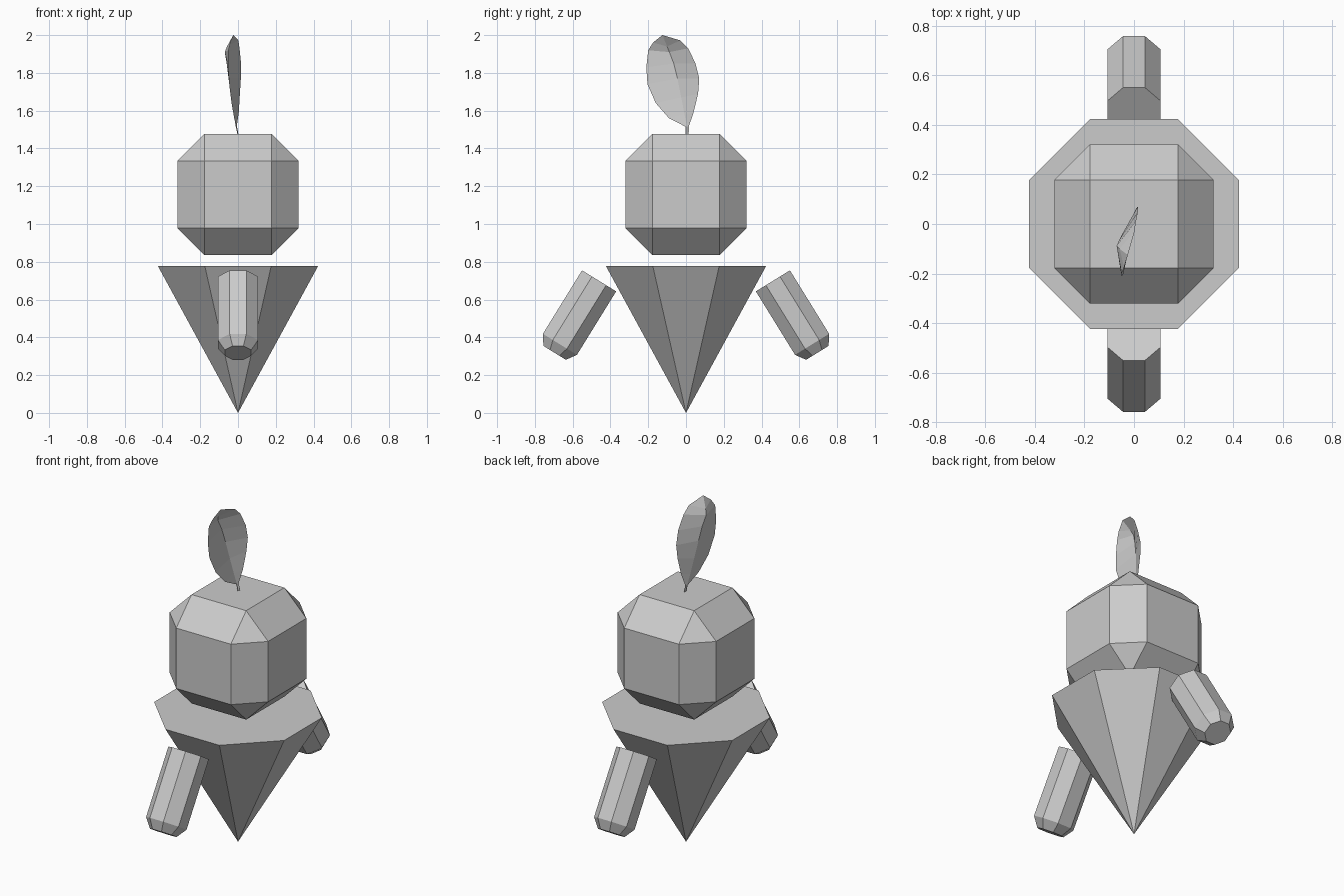
import bpy, bmesh, math
from mathutils import Matrix, Vector

if "Cube" in bpy.data.objects:
    bpy.data.objects.remove(bpy.data.objects["Cube"])

COS8 = math.cos(math.pi / 8)


def make_object(name, bm):
    bmesh.ops.recalc_face_normals(bm, faces=bm.faces)
    mesh = bpy.data.meshes.new(name)
    bm.to_mesh(mesh)
    bm.free()
    obj = bpy.data.objects.new(name, mesh)
    bpy.context.collection.objects.link(obj)
    return obj


# Octagonal rings (apothem, z), flats facing the axes; apothem 0 gives a point
def octagon_loft(name, profile, matrix=Matrix()):
    bm = bmesh.new()
    rings = []
    for apothem, z in profile:
        r = apothem / COS8
        angles = [math.pi / 8 + i * math.pi / 4 for i in range(8)]
        rings.append([bm.verts.new((r * math.cos(a), r * math.sin(a), z)) for a in angles])
    for low, high in zip(rings, rings[1:]):
        for i in range(8):
            j = (i + 1) % 8
            bm.faces.new((low[i], low[j], high[j], high[i]))
    bm.faces.new(rings[0])
    bm.faces.new(rings[-1])
    bmesh.ops.remove_doubles(bm, verts=bm.verts, dist=0.0001)
    bmesh.ops.transform(bm, matrix=matrix, verts=bm.verts)
    return make_object(name, bm)


# Body: inverted eight-sided cone
octagon_loft("body", [(0.00001, 0), (0.424, 0.777)])

# Head: cube with wide chamfers
bm = bmesh.new()
bmesh.ops.create_cube(bm, size=0.642, matrix=Matrix.Translation((0, 0, 1.156)))
bmesh.ops.bevel(bm, geom=bm.edges[:], offset=0.143, segments=1, affect='EDGES')
make_object("head", bm)

# Arms: octagonal prisms with a chamfered lower end, splayed outwards
for name, side in (("arm_back", 1), ("arm_front", -1)):
    pose = Matrix.Translation((0, side * 0.46, 0.699)) @ Matrix.Rotation(side * math.radians(31.7), 4, 'X')
    octagon_loft(name, [(0.106, 0), (0.106, -0.395), (0.07, -0.448)], pose)

# Leaf: rows of (front edge, midrib, back edge) from stalk to tip
rows = [
    [(0.000, -0.002, 1.476), (-0.003, 0.004, 1.476), (0.002, 0.014, 1.476)],
    [(-0.010, -0.002, 1.515), (-0.012, 0.005, 1.517), (-0.006, 0.016, 1.52)],
    [(-0.020, -0.090, 1.56), (-0.022, -0.008, 1.58), (0.004, 0.040, 1.59)],
    [(-0.034, -0.160, 1.64), (-0.036, -0.025, 1.67), (0.010, 0.064, 1.69)],
    [(-0.044, -0.204, 1.74), (-0.050, -0.045, 1.77), (0.015, 0.070, 1.77)],
    [(-0.050, -0.210, 1.83), (-0.060, -0.065, 1.85), (0.016, 0.050, 1.85)],
    [(-0.050, -0.200, 1.92), (-0.070, -0.088, 1.91), (0.008, 0.012, 1.93)],
    [(-0.040, -0.175, 1.96), (-0.058, -0.100, 1.94), (0.002, -0.030, 1.972)],
]
bm = bmesh.new()
grid = [[bm.verts.new(Vector(p)) for p in row] for row in rows]
for a, b in zip(grid, grid[1:]):
    for i in range(2):
        bm.faces.new((a[i], a[i + 1], b[i + 1], b[i]))
tip = bm.verts.new((-0.025, -0.125, 2.0))
for i in range(2):
    bm.faces.new((grid[-1][i], grid[-1][i + 1], tip))
make_object("leaf", bm)
